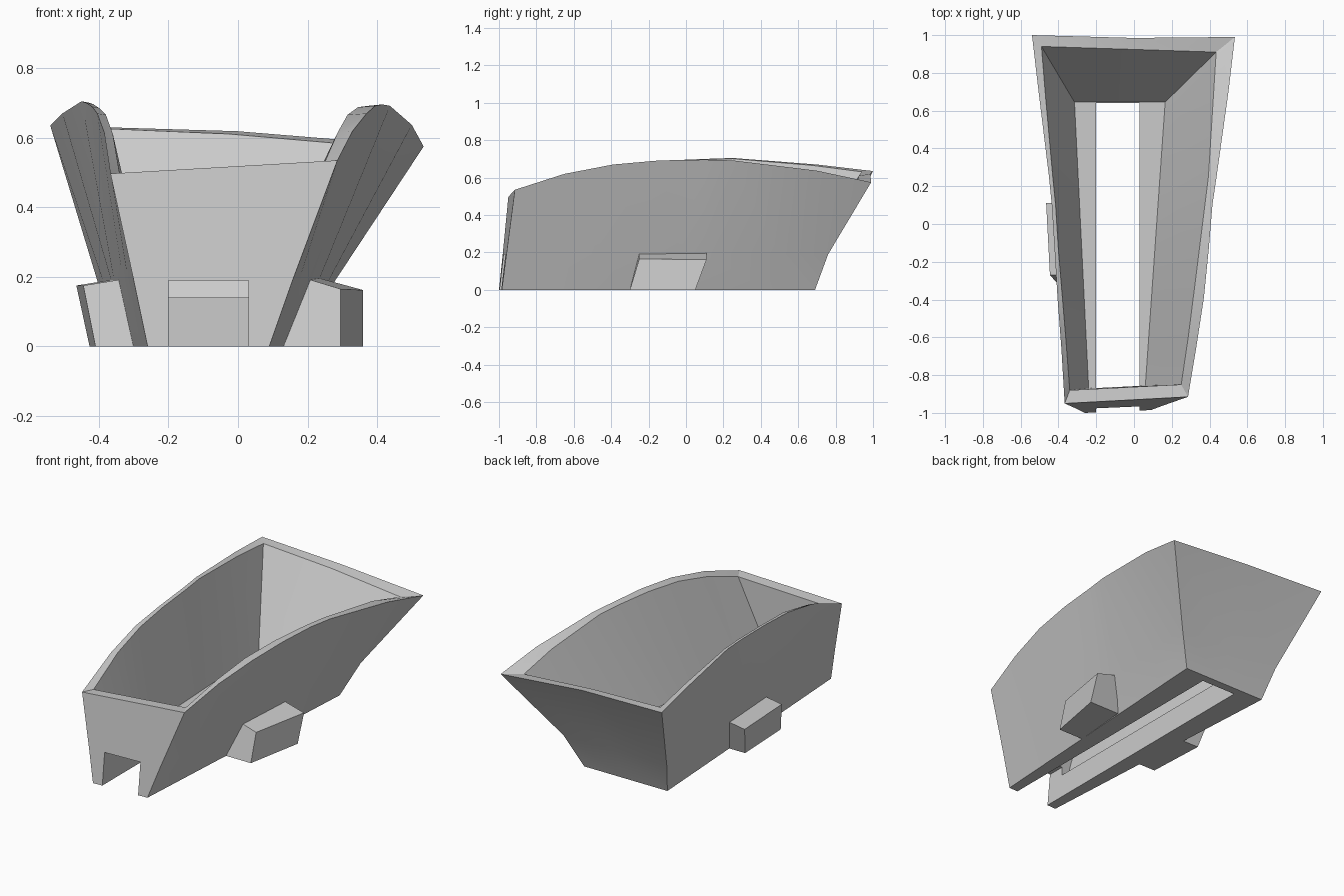
import bpy, bmesh
from mathutils import Vector

if "Cube" in bpy.data.objects:
    bpy.data.objects.remove(bpy.data.objects["Cube"], do_unlink=True)

grey = bpy.data.materials.new("plain grey")
grey.use_nodes = True
grey.diffuse_color = (0.6, 0.6, 0.6, 1)
grey.node_tree.nodes["Principled BSDF"].inputs["Base Color"].default_value = (0.6, 0.6, 0.6, 1)


def finish(name, bm):
    bmesh.ops.recalc_face_normals(bm, faces=bm.faces)
    mesh = bpy.data.meshes.new(name)
    bm.to_mesh(mesh)
    bm.free()
    obj = bpy.data.objects.new(name, mesh)
    bpy.context.collection.objects.link(obj)
    mesh.materials.append(grey)
    return obj


def loft(name, loops):
    """Skin closed loops of equal length in order and cap both ends."""
    bm = bmesh.new()
    rings = [[bm.verts.new(p) for p in loop] for loop in loops]
    for a, b in zip(rings, rings[1:]):
        for i in range(len(a)):
            j = (i + 1) % len(a)
            bm.faces.new((a[i], a[j], b[j], b[i]))
    bm.faces.new(rings[0])
    bm.faces.new(rings[-1])
    return finish(name, bm)


def line(a, b, ts):
    return [Vector(a).lerp(Vector(b), t) for t in ts]


def loop(left, right, bulge=(0, 0, 0)):
    """Left side to the back, a point mid back, then right side to the front."""
    mid = (Vector(left[-1]) + Vector(right[-1])) / 2 + Vector(bulge)
    return list(left) + [mid] + list(right)[::-1]


# Curved rim of the tub
left_rim = [(-.367, -.95, .497), (-.385, -.65, .615), (-.405, -.39, .67), (-.42, -.14, .69),
            (-.435, .1, .70), (-.45, .25, .705), (-.505, .7, .67), (-.54, 1, .635)]
right_rim = [(.286, -.915, .535), (.33, -.65, .62), (.37, -.39, .67), (.395, -.14, .692),
             (.415, .1, .696), (.437, .25, .692), (.50, .7, .637), (.534, .99, .575)]
ts = [(p[1] + .95) / 1.95 for p in left_rim]

# Inner edge of the rim
left_in = [(-.34, -.88), (-.36, -.62), (-.38, -.38), (-.40, -.14),
           (-.415, .1), (-.43, .25), (-.468, .67), (-.49, .94)]
right_in = [(.25, -.85), (.287, -.6), (.315, -.38), (.345, -.14),
            (.375, .1), (.394, .25), (.42, .67), (.435, .91)]
left_in = [(x, y, o[2] - .004) for (x, y), o in zip(left_in, left_rim)]
right_in = [(x, y, o[2] - .004) for (x, y), o in zip(right_in, right_rim)]

tub = loft("tub", [
    loop(line((-.26, -1, 0), (-.36, .69, 0), ts), line((.09, -.985, 0), (.19, .69, 0), ts)),
    loop(line((-.30, -.98, .19), (-.405, .76, .19), ts), line((.157, -.96, .19), (.28, .76, .19), ts)),
    loop(left_rim, right_rim, (0, -.01, .014)),
    loop(left_in, right_in, (0, 0, .01)),
    loop(line((-.24, -.87, .14), (-.315, .645, .14), ts), line((.06, -.855, .14), (.165, .645, .14), ts)),
])

# Long slot through the floor and the front wall
bm = bmesh.new()
bmesh.ops.create_cube(bm, size=1)
for v in bm.verts:
    v.co = (.03 if v.co.x > 0 else -.2, .64 if v.co.y > 0 else -1.2, .19 if v.co.z > 0 else -.1)
slot = finish("slot_cutter", bm)
slot.hide_render = True
cut = tub.modifiers.new("slot", "BOOLEAN")
cut.operation = "DIFFERENCE"
cut.solver = "EXACT"
cut.object = slot
bpy.context.view_layer.objects.active = tub
tub.select_set(True)
bpy.ops.object.modifier_apply(modifier=cut.name)
bpy.data.objects.remove(slot, do_unlink=True)
bpy.ops.object.select_all(action="DESELECT")
tub.select_set(True)
bpy.ops.object.shade_smooth_by_angle(angle=.4)

# Side blocks leaning with the walls: front end lofted to back end
loft("right_block", [
    [(.13, -.30, 0), (.295, -.30, 0), (.295, -.25, .165), (.18, -.25, .20)],
    [(.16, .05, 0), (.36, .05, 0), (.36, .11, .162), (.22, .11, .20)]])
loft("left_block", [
    [(-.28, -.31, 0), (-.41, -.31, 0), (-.445, -.27, .175), (-.32, -.27, .195)],
    [(-.30, .05, 0), (-.427, .05, 0), (-.465, .11, .175), (-.34, .11, .195)]])
